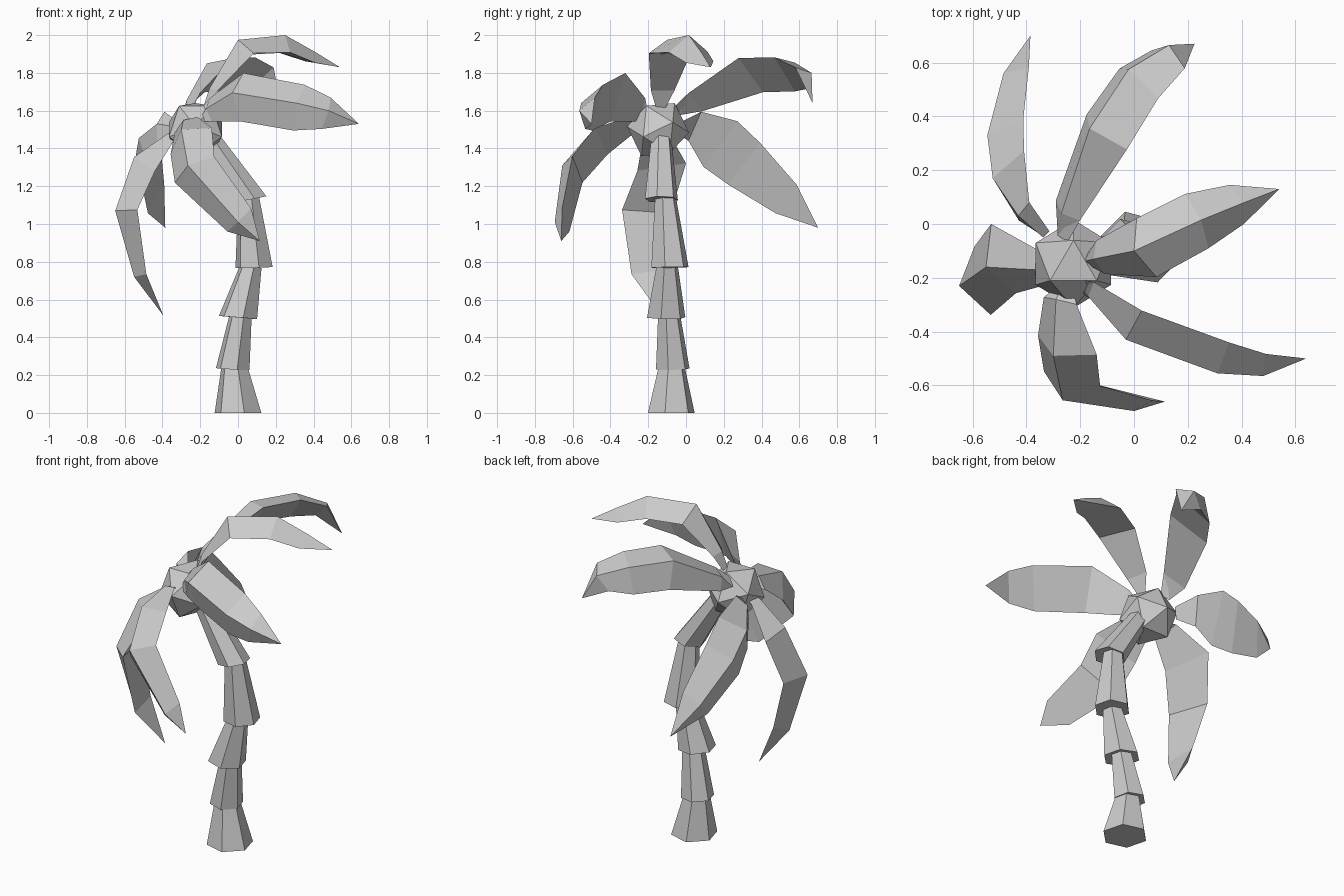
import bpy
import bmesh
from math import cos, sin, pi, radians
from mathutils import Euler, Vector

default_cube = bpy.data.objects.get("Cube")
if default_cube:
    bpy.data.objects.remove(default_cube, do_unlink=True)

# One plain grey covers the whole tree
GREY = (0.6, 0.6, 0.6, 1)
grey = bpy.data.materials.new("plain grey")
grey.use_nodes = True
grey.diffuse_color = GREY
for node in grey.node_tree.nodes:
    if node.type == "BSDF_PRINCIPLED":
        node.inputs["Base Color"].default_value = GREY
        node.inputs["Roughness"].default_value = 0.9


def finish(name, bm):
    """Turn a bmesh into a flat shaded object."""
    bmesh.ops.recalc_face_normals(bm, faces=bm.faces)
    mesh = bpy.data.meshes.new(name)
    bm.to_mesh(mesh)
    bm.free()
    mesh.materials.append(grey)
    obj = bpy.data.objects.new(name, mesh)
    bpy.context.collection.objects.link(obj)
    return obj


def loft(name, rings, tip=None):
    """Skin a series of equal rings, ending in a cap or a pointed tip."""
    bm = bmesh.new()
    loops = [[bm.verts.new(point) for point in ring] for ring in rings]
    count = len(loops[0])
    for lower, upper in zip(loops, loops[1:]):
        for i in range(count):
            j = (i + 1) % count
            bm.faces.new((lower[i], lower[j], upper[j], upper[i]))
    bm.faces.new(loops[0])
    if tip is None:
        bm.faces.new(loops[-1])
    else:
        point = bm.verts.new(tip)
        for i in range(count):
            bm.faces.new((loops[-1][i], loops[-1][(i + 1) % count], point))
    return finish(name, bm)


def hexagon(center, radius, axis):
    """Six points around a center, facing along an axis."""
    turn = Vector((0, 0, 1)).rotation_difference(axis)
    ring = []
    for k in range(6):
        angle = (k - 0.25) * pi / 3
        ring.append(center + turn @ Vector((cos(angle), sin(angle), 0)) * radius)
    return ring


# Trunk: stacked tapered segments, each with a flared foot
# (foot center, foot radius, top center, top radius)
SEGMENTS = [
    ((0, -.078, 0), .128, (-.02, -.075, .25), .07),
    ((-.028, -.07, .232), .092, (.015, -.09, .52), .06),
    ((0, -.105, .505), .105, (.07, -.1, .78), .058),
    ((.085, -.085, .77), .102, (.055, -.11, 1.16), .055),
    ((.065, -.13, 1.13), .09, (-.18, -.13, 1.5), .05),
]
for number, (foot, foot_radius, top, top_radius) in enumerate(SEGMENTS):
    foot, top = Vector(foot), Vector(top)
    lean = (top - foot).normalized()
    axis = Vector((0, 0, 1)) if number == 0 else lean + Vector((0, 0, 2))
    loft(f"trunk_segment_{number + 1}",
         [hexagon(foot, foot_radius, axis), hexagon(top, top_radius, lean)])

# Crown: faceted ball where the fronds meet, turned so an edge lies on top
CROWN = Vector((-.225, -.148, 1.5))
bm = bmesh.new()
bmesh.ops.create_icosphere(bm, subdivisions=1, radius=.165)
bmesh.ops.rotate(bm, verts=bm.verts,
                 matrix=Euler((0, radians(32), radians(90))).to_matrix())
bmesh.ops.translate(bm, vec=CROWN, verts=bm.verts)
finish("crown", bm)

# Fronds share one width and fold depth profile along their length
HALF_WIDTHS = (.03, .075, .134, .128, .09)
FOLD_DEPTHS = (.02, .03, .09, .09, .06)


def frond(name, scale, side, ridge):
    """Build a folded leaf below a ridge line; side points across it."""
    ridge = [Vector(point) for point in ridge]
    side = Vector(side)
    outward = ridge[2] - (ridge[0] + ridge[-1]) / 2
    ridge.insert(0, ridge[0].lerp(CROWN, .45))
    rings = []
    for i, (width, depth) in enumerate(zip(HALF_WIDTHS, FOLD_DEPTHS)):
        along = (ridge[i + 1] - ridge[i]).normalized()
        if i > 0:
            along = along + (ridge[i] - ridge[i - 1]).normalized()
            along.normalize()
        across = (side - along * side.dot(along)).normalized() * width * scale
        normal = across.cross(along).normalized()
        if normal.dot(outward) < 0:
            normal.negate()
        middle = ridge[i] - normal * depth
        rings.append([ridge[i], middle + across, middle - across])
    return loft(name, rings, ridge[-1])


# Fronds: width scale, direction across the leaf, ridge points from stem to tip
frond("frond_upper_left", .86, (-.25, .96, 0),
      [(-.15, -.13, 1.72), (0, -.1, 1.975), (.25, .015, 2),
       (.41, .08, 1.91), (.54, .13, 1.83)])
frond("frond_back_left", 1, (.6, -.4, .7),
      [(-.27, .04, 1.66), (-.165, .355, 1.85), (-.02, .575, 1.855),
       (.13, .665, 1.8), (.225, .67, 1.64)])
frond("frond_back_right", 1.15, (.3, .3, .9),
      [(-.43, .03, 1.53), (-.525, .17, 1.455), (-.545, .33, 1.34),
       (-.485, .56, 1.14), (-.385, .7, .98)])
frond("frond_right", 1.03, (-.2, .93, .3),
      [(-.37, -.17, 1.48), (-.55, -.16, 1.355), (-.65, -.23, 1.07),
       (-.55, -.2, .72), (-.395, -.13, .515)])
frond("frond_front", 1, (.8, -.2, .55),
      [(-.29, -.28, 1.55), (-.3, -.49, 1.5), (-.265, -.655, 1.31),
       (0, -.695, 1.01), (.115, -.66, .91)])
frond("frond_front_left", 1, (.1, .25, .95),
      [(-.17, -.27, 1.61), (-.03, -.43, 1.695), (.31, -.555, 1.64),
       (.48, -.565, 1.6), (.64, -.5, 1.53)])
